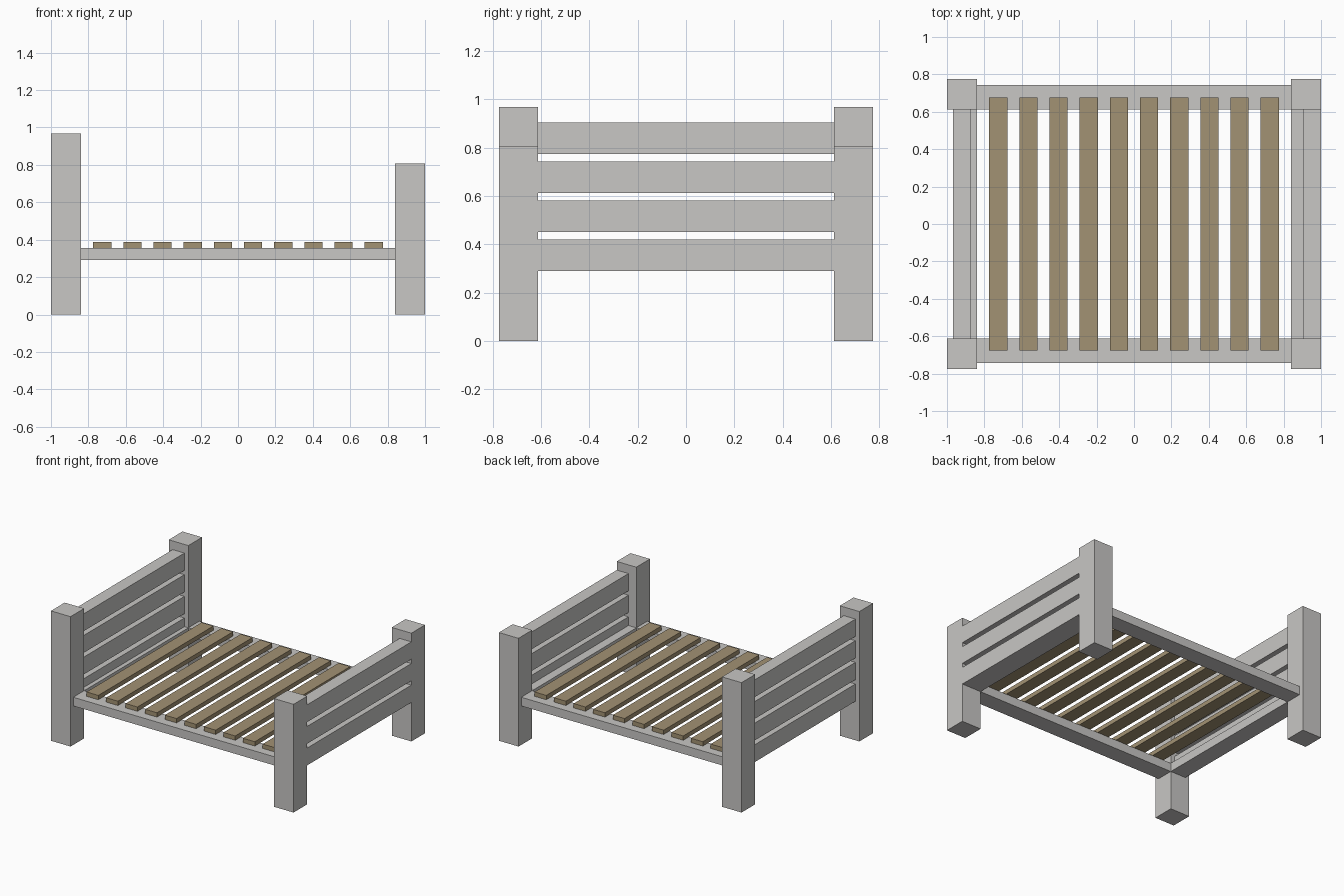
import bpy

if "Cube" in bpy.data.objects:
    bpy.data.objects.remove(bpy.data.objects["Cube"])

U = 2 / 62  # the bed is laid out on a grid of 62 modules along its length


def material(name, colour):
    mat = bpy.data.materials.new(name)
    mat.diffuse_color = (*colour, 1)
    mat.use_nodes = True
    mat.node_tree.nodes["Principled BSDF"].inputs["Base Color"].default_value = mat.diffuse_color
    return mat


paint = material("pale grey paint", (0.58, 0.57, 0.555))
wood = material("slat wood", (0.365, 0.287, 0.172))


def box(name, x, y, z, mat):
    """Box from (min, max) ranges given in modules."""
    bpy.ops.mesh.primitive_cube_add(size=1)
    ob = bpy.context.object
    ob.name = name
    ob.location = [(a + b) / 2 * U for a, b in (x, y, z)]
    ob.scale = [(b - a) * U for a, b in (x, y, z)]
    bpy.ops.object.transform_apply(location=True, rotation=False, scale=True)
    ob.data.materials.append(mat)
    return ob


for side, y_post, y_rail in (("front", (-24, -19), (-23, -19)),
                             ("back", (19, 24), (19, 23))):
    # corner posts and long side rail
    box(f"{side}_head_post", (-31, -26), y_post, (0, 30), paint)
    box(f"{side}_foot_post", (26, 31), y_post, (0, 25), paint)
    box(f"{side}_side_rail", (-26, 26), y_rail, (9, 11), paint)

# headboard and footboard planks
for i in range(4):
    z = (9 + 5 * i, 13 + 5 * i)
    box(f"headboard_plank_{i + 1}", (-30, -27), (-19, 19), z, paint)
    if i < 3:
        box(f"footboard_plank_{i + 1}", (28, 31), (-19, 19), z, paint)

# cross rails supporting the base at both ends
box("head_cross_rail", (-27, -26), (-19, 19), (9, 11), paint)
box("foot_cross_rail", (26, 28), (-19, 19), (9, 11), paint)

# mattress slats
for i in range(10):
    x = -24 + 5 * i
    box(f"slat_{i + 1}", (x, x + 3), (-21, 21), (11, 12), wood)
